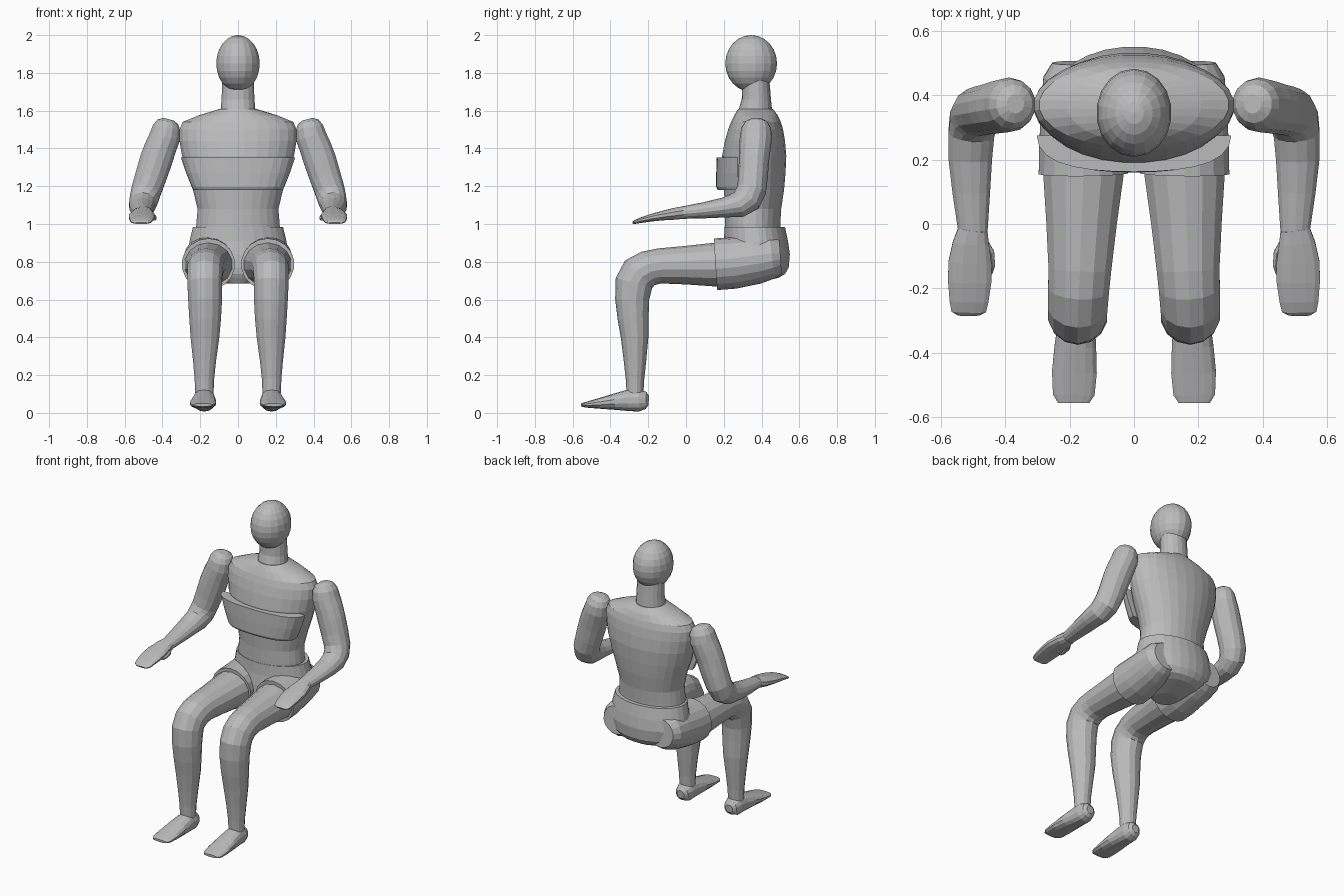
import bpy, bmesh, math
from mathutils import Vector

grey = bpy.data.materials.new("mannequin grey")
grey.diffuse_color = (0.5, 0.5, 0.5, 1)


def finish(name, bm):
    bmesh.ops.recalc_face_normals(bm, faces=bm.faces)
    me = bpy.data.meshes.new(name)
    bm.to_mesh(me)
    bm.free()
    me.materials.append(grey)
    ob = bpy.data.objects.new(name, me)
    bpy.context.collection.objects.link(ob)
    return ob


def loft(name, rings):
    """Skin a list of closed rings of points and cap both ends."""
    bm = bmesh.new()
    vs = [[bm.verts.new(p) for p in r] for r in rings]
    n = len(vs[0])
    for a, b in zip(vs, vs[1:]):
        for i in range(n):
            j = (i + 1) % n
            bm.faces.new((a[i], a[j], b[j], b[i]))
    bm.faces.new(vs[0])
    bm.faces.new(vs[-1])
    return finish(name, bm)


def unit(i, n, p):
    """Point on a unit superellipse."""
    a = 2 * math.pi * (i + 0.5) / n
    c, s = math.cos(a), math.sin(a)
    return (math.copysign(abs(c) ** (2 / p), c), math.copysign(abs(s) ** (2 / p), s))


def stack(name, rows, n=28, p=2.0):
    """Horizontal ellipses: (z, front y, back y, half width)."""
    rings = []
    for z, f, b, w in rows:
        rings.append([(w * c, (f + b) / 2 + (b - f) / 2 * s, z)
                      for c, s in (unit(i, n, p) for i in range(n))])
    return loft(name, rings)


def limb(name, side, path, n=14, p=2.0):
    """Tube along (x, y, z, half width, half depth), mirrored by side."""
    rings = []
    pts = [Vector(q[:3]) for q in path]
    for k, q in enumerate(path):
        t = (pts[min(k + 1, len(pts) - 1)] - pts[max(k - 1, 0)]).normalized()
        u = Vector((1, 0, 0))
        u = (u - t * u.dot(t)).normalized()
        v = t.cross(u)
        ring = []
        for c, s in (unit(i, n, p) for i in range(n)):
            w = pts[k] + u * (c * q[3]) + v * (s * q[4])
            ring.append((side * w.x, w.y, w.z))
        rings.append(ring)
    return loft(name, rings)


# Head
bm = bmesh.new()
bmesh.ops.create_uvsphere(bm, u_segments=18, v_segments=12, radius=1)
for v in bm.verts:
    v.co = (v.co.x * 0.117, 0.345 + v.co.y * 0.137, 1.85 + v.co.z * 0.15)
finish("head", bm)

# Neck, torso and hips
stack("neck", [(1.56, .25, .47, .11), (1.61, .28, .455, .093),
               (1.66, .295, .45, .088), (1.78, .30, .44, .085)], 18)
stack("torso", [(.94, .205, .50, .225), (1.0, .205, .50, .222), (1.08, .205, .505, .215),
                (1.18, .20, .52, .24), (1.27, .19, .528, .272), (1.36, .19, .532, .298),
                (1.44, .205, .525, .312), (1.50, .222, .515, .312), (1.54, .237, .503, .295),
                (1.575, .255, .487, .21), (1.61, .275, .46, .095)])
stack("pelvis", [(.685, .22, .36, .07), (.715, .20, .49, .17), (.735, .19, .525, .225),
                 (.77, .185, .545, .255), (.84, .19, .551, .27), (.91, .20, .541, .258),
                 (.985, .203, .525, .24)])

# Chest band: wraps the front half of the torso only
rings = []
for z, w, f in ((1.18, .236, .168), (1.195, .245, .16), (1.27, .275, .16), (1.352, .302, .162)):
    arc = [math.pi + math.pi * i / 14 for i in range(15)]
    rings.append([(w * math.cos(a), .275 + (.275 - f) * math.sin(a) * (2 - abs(math.sin(a))) ** .5, z)
                  for a in arc])
loft("chest_band", rings)

for side, tag in ((-1, "right"), (1, "left")):
    # Shorts leg around the thigh
    limb(tag + "_thigh_cuff", side, [
        (.157, .157, .787, .141, .137), (.158, .25, .793, .138, .136),
        (.16, .38, .812, .13, .128), (.165, .46, .825, .118, .112),
        (.165, .50, .828, .09, .09)], 18)
    # Leg: thigh, bent knee and shin
    limb(tag + "_leg", side, [
        (.157, .30, .79, .128, .122), (.157, .155, .785, .128, .116),
        (.163, 0, .782, .112, .102), (.168, -.14, .778, .10, .093),
        (.172, -.20, .765, .097, .095), (.175, -.25, .735, .095, .102),
        (.176, -.275, .69, .094, .10), (.174, -.285, .60, .092, .09),
        (.174, -.28, .50, .086, .082), (.175, -.272, .40, .078, .073),
        (.177, -.27, .28, .063, .06), (.178, -.27, .18, .053, .049),
        (.178, -.27, .11, .05, .045), (.178, -.27, .07, .045, .04)])
    # Foot
    limb(tag + "_foot", side, [
        (.178, -.197, .065, .025, .025), (.178, -.212, .066, .045, .045),
        (.178, -.25, .067, .057, .06), (.179, -.31, .066, .059, .056),
        (.182, -.38, .059, .066, .043), (.185, -.46, .05, .071, .028),
        (.187, -.53, .043, .066, .015), (.187, -.555, .042, .05, .008)], 14, 2.3)
    # Arm: domed shoulder, bent elbow and forearm
    limb(tag + "_arm", side, [
        (.368, .373, 1.555, .028, .03), (.372, .373, 1.54, .058, .06),
        (.378, .372, 1.51, .075, .078), (.388, .37, 1.46, .083, .085),
        (.412, .365, 1.40, .086, .083), (.433, .36, 1.34, .088, .08),
        (.462, .355, 1.25, .085, .078), (.485, .347, 1.18, .081, .078),
        (.497, .325, 1.135, .077, .08), (.505, .28, 1.103, .073, .069),
        (.508, .20, 1.087, .069, .053), (.505, .10, 1.073, .06, .043),
        (.50, -.02, 1.06, .047, .033), (.50, -.04, 1.057, .043, .029)])
    # Hand and thumb
    limb(tag + "_hand", side, [
        (.50, -.018, 1.06, .047, .034), (.506, -.06, 1.054, .058, .032),
        (.509, -.12, 1.045, .069, .026), (.510, -.18, 1.034, .069, .021),
        (.512, -.24, 1.02, .062, .015), (.513, -.272, 1.01, .055, .01),
        (.513, -.283, 1.004, .035, .005)], 12, 2.4)
    limb(tag + "_thumb", side, [
        (.467, -.05, 1.045, .012, .014), (.45, -.09, 1.038, .018, .016),
        (.445, -.13, 1.03, .015, .013), (.446, -.155, 1.025, .007, .007)], 8)
